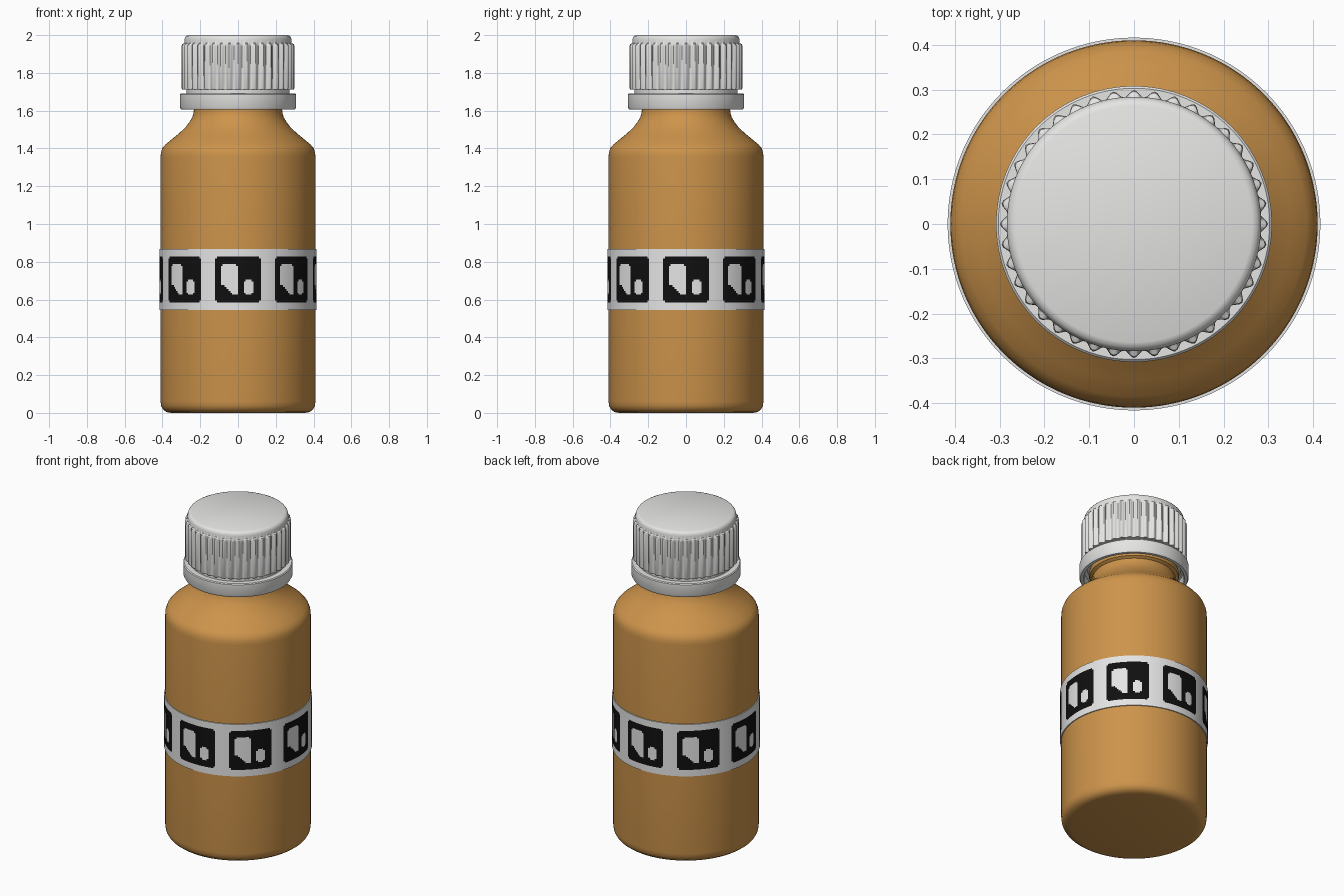
import bpy, bmesh, math

if "Cube" in bpy.data.objects:
    bpy.data.objects.remove(bpy.data.objects["Cube"])


def material(name, rgb):
    m = bpy.data.materials.new(name)
    m.diffuse_color = (*rgb, 1.0)
    m.use_nodes = True
    m.node_tree.nodes["Principled BSDF"].inputs["Base Color"].default_value = m.diffuse_color
    return m


amber = material("amber", (0.61, 0.295, 0.07))
cap_white = material("cap white", (0.78, 0.78, 0.77))
label_white = material("label white", (0.78, 0.78, 0.78))
black = material("black", (0.005, 0.005, 0.005))


def lathe(name, profile, segs, mats, ripple=None, rule=None, closed=False, angle=35):
    """Spin (radius, z) points round z; angle 0 faces the front (-y)."""
    bm = bmesh.new()
    rings = []
    for r, z in profile:
        if r == 0:
            rings.append([bm.verts.new((0, 0, z))] * segs)
            continue
        ring = []
        for i in range(segs):
            t = 2 * math.pi * i / segs
            q = ripple(r, z, t) if ripple else r
            ring.append(bm.verts.new((q * math.sin(t), -q * math.cos(t), z)))
        rings.append(ring)
    if closed:
        rings.append(rings[0])
    for j in range(len(rings) - 1):
        a, b = rings[j], rings[j + 1]
        for i in range(segs):
            k = (i + 1) % segs
            vs = list(dict.fromkeys((a[i], a[k], b[k], b[i])))
            f = bm.faces.new(vs)
            if rule:
                f.material_index = rule(i, j)
    bmesh.ops.recalc_face_normals(bm, faces=bm.faces)
    me = bpy.data.meshes.new(name)
    bm.to_mesh(me)
    bm.free()
    ob = bpy.data.objects.new(name, me)
    bpy.context.collection.objects.link(ob)
    for m in mats:
        me.materials.append(m)
    bpy.ops.object.select_all(action='DESELECT')
    ob.select_set(True)
    bpy.context.view_layer.objects.active = ob
    bpy.ops.object.shade_smooth_by_angle(angle=math.radians(angle))
    return ob


# Bottle body with rounded base, curved shoulder, neck and hidden neck bead
lathe("bottle", [
    (0, 0), (0.355, 0), (0.38, 0.005), (0.397, 0.018), (0.407, 0.036), (0.41, 0.06),
    (0.41, 1.355), (0.408, 1.38), (0.400, 1.402), (0.385, 1.42), (0.35, 1.449),
    (0.31, 1.482), (0.28, 1.51), (0.257, 1.54), (0.242, 1.565), (0.235, 1.59),
    (0.234, 1.605), (0.25, 1.615), (0.255, 1.63), (0.25, 1.65), (0.235, 1.66),
    (0.235, 1.9), (0, 1.9)], 128, [amber])

# Tamper ring, hollow underneath
lathe("tamper_ring", [
    (0.262, 1.69), (0.303, 1.69), (0.308, 1.685), (0.308, 1.618), (0.302, 1.606),
    (0.284, 1.606), (0.280, 1.612), (0.280, 1.66), (0.262, 1.665)],
    128, [cap_white], closed=True)

# Recessed link between ring and cap
lathe("cap_link", [(0.24, 1.67), (0.272, 1.67), (0.272, 1.73), (0.24, 1.73)],
      96, [cap_white], closed=True)


# Cap: 40 grip ribs on the side wall only
def ribs(r, z, t):
    if r > 0.29:
        return 0.283 + (r - 0.283) * (0.5 + 0.5 * math.cos(40 * t))
    return r


lathe("cap", [
    (0, 1.712), (0.275, 1.712), (0.294, 1.712), (0.299, 1.718), (0.299, 1.94),
    (0.296, 1.952), (0.284, 1.957), (0.284, 1.975), (0.281, 1.987), (0.275, 1.995),
    (0.264, 2.0), (0, 2.0)], 320, [cap_white], ripple=ribs, angle=40)


# Label: fine grid, eight dark panels, each with two pale patches
def label_colour(i, j):
    c = (i + 16) % 32 - 4          # column in panel, 0..23
    r = 27 - j                     # row from panel top, 0..23
    if not (0 <= c < 24 and 0 <= r < 24):
        return 0
    if c in (0, 23) and r in (0, 23):
        return 0
    # tall patch with a sloping lower left corner
    if 3 <= c <= 11 and 4 <= r <= 19:
        corner = c in (3, 11) and r == 4
        slope = r > 14 and c < 3 + (r - 14) * 1.2
        if not corner and not slope:
            return 0
    # small rounded patch
    if 15 <= c <= 19 and 12 <= r <= 19:
        if not (c in (15, 19) and r in (12, 19)):
            return 0
    return 1


lathe("label", [(0.416, 0.545 + 0.323 * k / 32) for k in range(33)], 256,
      [label_white, black], rule=label_colour)

# Thin edges joining the label to the bottle
for n, z in (("label_lower_edge", 0.545), ("label_upper_edge", 0.868)):
    lathe(n, [(0.408, z), (0.416, z)], 256, [label_white])
